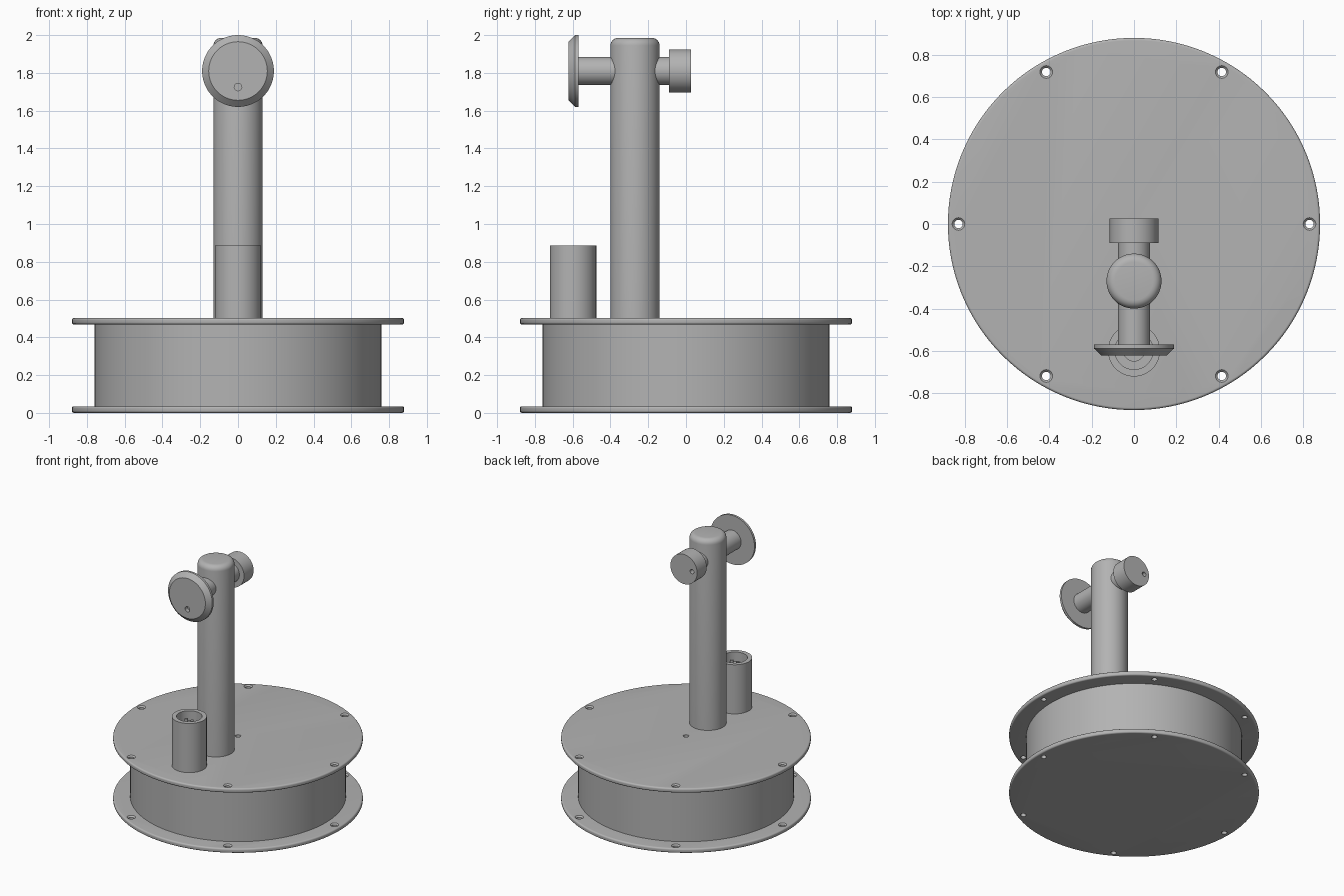
import bpy, bmesh
from math import cos, sin, pi, radians
from mathutils import Matrix, Vector

cube = bpy.data.objects.get("Cube")
if cube:
    bpy.data.objects.remove(cube, do_unlink=True)

grey = bpy.data.materials.new("plain grey")
grey.use_nodes = True
colour = (0.45, 0.45, 0.45, 1)
grey.diffuse_color = colour
grey.node_tree.nodes["Principled BSDF"].inputs["Base Color"].default_value = colour

TO_BACK = Matrix.Rotation(radians(-90), 4, 'X')  # turns the lathe axis from z to +y


def lathe(name, profile, centre=(0, 0, 0), turn=Matrix(), sides=96):
    """Closed solid of revolution from (radius, height) points; ends are capped."""
    bm = bmesh.new()
    rings = []
    for r, h in profile:
        rings.append([bm.verts.new((r * cos(2 * pi * i / sides), r * sin(2 * pi * i / sides), h))
                      for i in range(sides)])
    for a, b in zip(rings, rings[1:]):
        for i in range(sides):
            j = (i + 1) % sides
            bm.faces.new((a[i], a[j], b[j], b[i]))
    bm.faces.new(rings[0][::-1])
    bm.faces.new(rings[-1])
    bmesh.ops.recalc_face_normals(bm, faces=bm.faces)
    bm.transform(Matrix.Translation(Vector(centre)) @ turn)
    mesh = bpy.data.meshes.new(name)
    bm.to_mesh(mesh)
    bm.free()
    mesh.materials.append(grey)
    obj = bpy.data.objects.new(name, mesh)
    bpy.context.collection.objects.link(obj)
    return obj


def activate(obj):
    bpy.ops.object.select_all(action='DESELECT')
    obj.select_set(True)
    bpy.context.view_layer.objects.active = obj


def drill(obj, cutter):
    mod = obj.modifiers.new("hole", 'BOOLEAN')
    mod.operation = 'DIFFERENCE'
    mod.solver = 'EXACT'
    mod.object = cutter
    cutter.hide_render = True
    activate(obj)
    bpy.ops.object.modifier_apply(modifier=mod.name)
    bpy.data.objects.remove(cutter, do_unlink=True)


def fillet(radius, top, size, steps=6):
    """Rounded upper outer edge as profile points."""
    return [(radius - size + size * cos(t), top - size + size * sin(t))
            for t in (pi / 2 * i / steps for i in range(steps + 1))]


# Flanges with rounded rims and countersunk bolt holes
THICK, RIM = 0.035, 0.88
upper = fillet(RIM, THICK, 0.012)
rim = [(r, THICK - h) for r, h in reversed(upper)] + upper
hole = [(0.02, -0.02), (0.02, THICK - 0.01), (0.03, THICK), (0.03, THICK + 0.02)]
parts = []
for name, z in (("bottom_flange", 0), ("top_flange", 0.468)):
    flange = lathe(name, rim, (0, 0, z), sides=128)
    for i in range(6):
        a = pi / 3 * i
        drill(flange, lathe("bolt_cutter", hole, (0.83 * cos(a), 0.83 * sin(a), z), sides=24))
    parts.append(flange)
drill(parts[1], lathe("centre_cutter", [(0.02, 0), (0.02, 0.1)], (0, 0, 0.48), sides=24))

# Drum between the flanges
parts.append(lathe("drum", [(0.76, 0.03), (0.76, 0.475)], sides=128))

# Upright post with rounded top
POST_Y, ARM_Z = -0.27, 1.81
parts.append(lathe("post", [(0.13, 0.49)] + fillet(0.13, 1.985, 0.04), (0, POST_Y, 0)))

# Cross shaft, front disc and rear knob
parts.append(lathe("cross_shaft", [(0.075, -0.58), (0.075, -0.08)], (0, 0, ARM_Z), TO_BACK, 64))

disc = lathe("front_disc", [(0.155, -0.622), (0.19, -0.588), (0.19, -0.57)],
             (0, 0, ARM_Z), TO_BACK)
drill(disc, lathe("disc_cutter", [(0.02, -0.7), (0.02, -0.59)], (0, 0, 1.725), TO_BACK, 24))
parts.append(disc)

knob = lathe("rear_knob", [(0.115, -0.09), (0.115, 0.027)], (0, 0, ARM_Z), TO_BACK)
drill(knob, lathe("knob_cutter", [(0.017, -0.03), (0.017, 0.1)], (-0.07, 0, ARM_Z), TO_BACK, 24))
parts.append(knob)

# Open cup with a stepped recess and two small pins
CUP_Y = -0.598
parts.append(lathe("cup", [(0.123, 0.49), (0.123, 0.885), (0.09, 0.885), (0.09, 0.81),
                           (0.05, 0.81), (0.05, 0.77)], (0, CUP_Y, 0)))
for side, name in ((-1, "right_pin"), (1, "left_pin")):
    parts.append(lathe(name, [(0.012, 0.76), (0.012, 0.86)], (0.025 * side, CUP_Y, 0), sides=16))

for obj in parts:
    activate(obj)
    bpy.ops.object.shade_smooth_by_angle(angle=radians(30))
